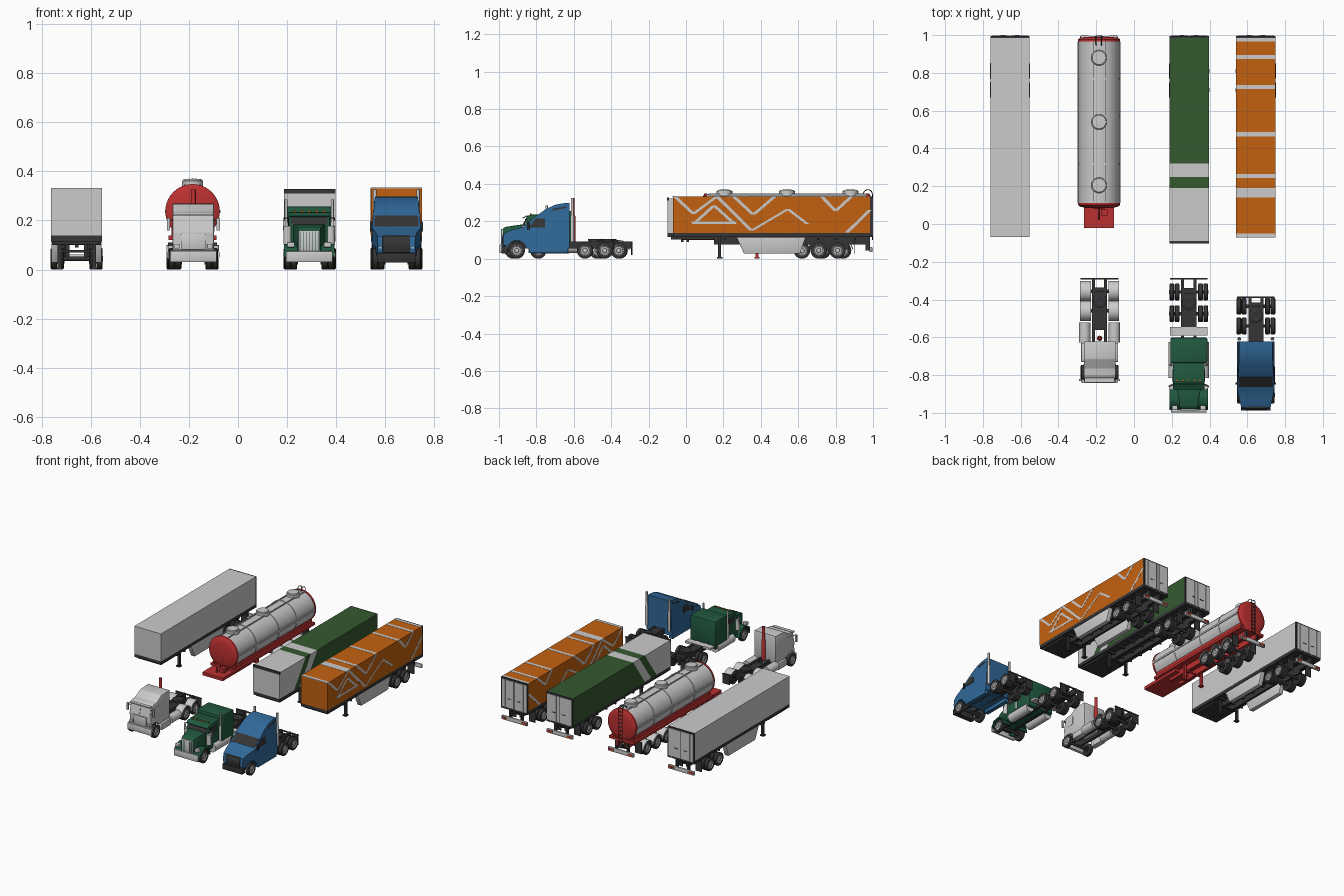
import bpy, bmesh
from math import sin, cos, pi, radians

if "Cube" in bpy.data.objects:
    bpy.data.objects.remove(bpy.data.objects["Cube"])

def mat(name, r, g, b):
    m = bpy.data.materials.new(name)
    m.diffuse_color = (r, g, b, 1)
    m.use_nodes = True
    m.node_tree.nodes["Principled BSDF"].inputs["Base Color"].default_value = m.diffuse_color
    return m

DARK = mat("dark", .035, .035, .037)
ORANGE = mat("orange", .55, .12, .005)
LEAF = mat("leaf_green", .035, .10, .03)
GREEN = mat("truck_green", .015, .10, .05)
BLUE = mat("blue", .03, .14, .32)
RED = mat("red", .5, .03, .03)

def finish(name, bm, m=None, smooth=True):
    bmesh.ops.remove_doubles(bm, verts=bm.verts, dist=1e-5)
    bmesh.ops.recalc_face_normals(bm, faces=bm.faces)
    me = bpy.data.meshes.new(name)
    bm.to_mesh(me)
    bm.free()
    if smooth:
        me.polygons.foreach_set("use_smooth", [True] * len(me.polygons))
        me.set_sharp_from_angle(angle=radians(35))
    if m:
        me.materials.append(m)
    o = bpy.data.objects.new(name, me)
    bpy.context.collection.objects.link(o)

def prism(name, pts, x0, x1, m=None, bev=0, width=None, cx=0):
    """(y, z) profile extruded along x; width(y, z) gives a tapered half width."""
    bm = bmesh.new()
    sides = [[bm.verts.new(((cx + s * width(y, z)) if width else x, y, z)) for y, z in pts]
             for s, x in ((-1, x0), (1, x1))]
    bm.faces.new(sides[0])
    bm.faces.new(sides[1])
    n = len(pts)
    for i in range(n):
        j = (i + 1) % n
        bm.faces.new((sides[0][i], sides[0][j], sides[1][j], sides[1][i]))
    if bev:
        bmesh.ops.recalc_face_normals(bm, faces=bm.faces)
        bmesh.ops.bevel(bm, geom=bm.edges[:], offset=bev, segments=2, profile=.5, affect='EDGES')
    finish(name, bm, m)

def box(name, x, y, z, m=None, bev=0):
    prism(name, [(y[0], z[0]), (y[1], z[0]), (y[1], z[1]), (y[0], z[1])], x[0], x[1], m, bev)

def pair(name, cx, x, y, z, m=None, bev=0):
    for s, side in ((-1, "left"), (1, "right")):
        box(name + "_" + side, sorted((cx + s * x[0], cx + s * x[1])), y, z, m, bev)

def lathe(name, pts, c, axis, m=None, segs=24):
    """(offset, radius) profile turned around an axis through c."""
    bm = bmesh.new()
    put = {'X': lambda a, u, v: (c[0] + a, c[1] + u, c[2] + v),
           'Y': lambda a, u, v: (c[0] + u, c[1] + a, c[2] + v),
           'Z': lambda a, u, v: (c[0] + u, c[1] + v, c[2] + a)}[axis]
    vs = [bm.verts.new(put(a, r, 0)) for a, r in pts]
    es = [bm.edges.new(e) for e in zip(vs, vs[1:])]
    bmesh.ops.spin(bm, geom=vs + es, cent=c, axis=[float(axis == k) for k in 'XYZ'],
                   angle=2 * pi, steps=segs)
    finish(name, bm, m)

def cyl(name, c, r, d, axis, m=None, segs=20):
    lathe(name, [(-d / 2, 0), (-d / 2, r), (d / 2, r), (d / 2, 0)], c, axis, m, segs)

def tube(name, pts, r, m=None):
    cu = bpy.data.curves.new(name, 'CURVE')
    cu.dimensions, cu.bevel_depth, cu.bevel_resolution = '3D', r, 2
    sp = cu.splines.new('POLY')
    sp.points.add(len(pts) - 1)
    for p, q in zip(sp.points, pts):
        p.co = (*q, 1)
    if m:
        cu.materials.append(m)
    bpy.context.collection.objects.link(bpy.data.objects.new(name, cu))

def arc(cy, cz, r, a0, a1, n=10):
    return [(cy + r * cos(radians(a0 + (a1 - a0) * i / n)), cz + r * sin(radians(a0 + (a1 - a0) * i / n)))
            for i in range(n + 1)]

def fenders(name, cx, y, z, r, x, m=None, t=.006, a=(5, 175)):
    for s in (-1, 1):
        prism(name, arc(y, z, r, *a) + arc(y, z, r - t, a[1], a[0]), cx + s * x[0], cx + s * x[1], m)

def axle(name, cx, y, r=.044, w=.026, dual=True, half=.103):
    cyl(name + "_axle", (cx, y, r), .009, half * 1.7, 'X', DARK, 12)
    for s in (-1, 1):
        for k in range(2 if dual else 1):
            c = (cx + s * (half - w / 2 - k * (w + .002)), y, r)
            lathe(name + "_tyre", [(s * w * a, r * b) for a, b in ((-.5, .5), (-.5, .88), (-.36, 1), (.36, 1), (.5, .88),
                                   (.5, .64), (.3, .6), (.25, 0))], c, 'X', DARK)
            if k == 0:
                lathe(name + "_rim", [(s * w * a, r * b) for a, b in ((.2, .64), (.45, .64), (.45, .56), (.3, .5),
                                      (.33, .3), (.52, .24), (.52, 0))], c, 'X')

def landing_gear(p, cx, y, m=DARK):
    pair(p + "_landing_leg", cx, (.062, .078), (y - .008, y + .008), (.006, .115), m)
    pair(p + "_landing_foot", cx, (.056, .084), (y - .014, y + .014), (0, .008), m)
    box(p + "_landing_brace", (cx - .07, cx + .07), (y - .004, y + .004), (.07, .08), m)

def rear_bumper(p, cx):
    box(p + "_rear_bumper", (cx - .1, cx + .1), (.982, .996), (.035, .062), None, .002)
    pair(p + "_bumper_bracket", cx, (.04, .05), (.96, .985), (.045, .115), DARK)
    pair(p + "_mudflap", cx, (.05, .1), (.9, .904), (.025, .11), DARK)
    pair(p + "_tail_lamp", cx, (.07, .095), (.994, .998), (.043, .056), RED)
    pair(p + "_indicator", cx, (.055, .068), (.994, .998), (.043, .056), ORANGE)

# ---- box trailers ----
def box_trailer(p, cx, y0, top, m=None, skirts=True, panels=None):
    hw = .104
    for i, (prof, pm) in enumerate(panels or [([(y0, .138), (.985, .138), (.985, top), (y0, top)], m)]):
        prism(f"{p}_body_{i}", prof, cx - hw, cx + hw, pm)
    box(p + "_floor", (cx - hw, cx + hw), (y0 + .002, .985), (.115, .139), DARK)
    box(p + "_coupler_plate", (cx - .09, cx + .09), (y0 + .02, .15), (.102, .116), DARK)
    cyl(p + "_kingpin", (cx, y0 + .08, .097), .007, .014, 'Z', DARK)
    pair(p + "_chassis_rail", cx, (.03, .045), (.15, .98), (.075, .116), DARK)
    for i in range(8):
        box(p + "_crossmember", (cx - .1, cx + .1), (.2 + i * .1, .21 + i * .1), (.1, .116), DARK)
    # rear doors
    box(p + "_door_frame", (cx - hw, cx + hw), (.984, .994), (.115, top), DARK)
    pair(p + "_door", cx, (.003, .096), (.99, .998), (.13, top - .01))
    for x in (.025, .07):
        pair(p + "_lock_rod", cx, (x - .002, x + .002), (.996, 1.0), (.122, top - .012))
    pair(p + "_door_handle", cx, (.02, .05), (.996, 1.0), (.19, .195), DARK)
    landing_gear(p, cx, .18)
    if skirts:
        for s in (-1, 1):
            prism(p + "_side_skirt", [(.27, .115), (.64, .115), (.61, .028), (.31, .028)],
                  cx + s * .072, cx + s * .102, None, .002)
    for i, y in enumerate((.71, .81)):
        axle(f"{p}_axle_{i}", cx, y, half=.106)
    pair(p + "_suspension", cx, (.03, .045), (.66, .87), (.05, .08), DARK)
    rear_bumper(p, cx)

box_trailer("grey_trailer", -.657, -.07, .333)
box_trailer("orange_trailer", .645, -.07, .333, ORANGE)
def slant(a, b, k0=.13, k1=.13):
    return [(a - k0, .138), (b - k1, .138), (b, .323), (a, .323)]
box_trailer("green_trailer", .292, -.10, .323, skirts=False, panels=[
    (slant(-.1, .19, 0), None), (slant(.19, .25), LEAF), (slant(.25, .32), None), (slant(.32, .985, .13, 0), LEAF)])
box("green_trailer_front_rim", (.187, .397), (-.102, -.09), (.31, .327), DARK)

# zigzag stripes on the orange trailer: sides and roof
zigzags = [[(-.06, .333), (.04, .24), (.165, .333)], [(.04, .185), (.15, .285), (.26, .185), (.04, .185)],
           [(.165, .333), (.35, .15)], [(.255, .333), (.36, .235), (.475, .333)], [(.35, .15), (.545, .265), (.65, .185)],
           [(.725, .333), (.80, .255), (.885, .333)], [(.86, .14), (.983, .26)]]
for line in zigzags:
    for (ya, za), (yb, zb) in zip(line, line[1:]):
        w = .011 if za != zb else 0
        prof = [(ya - w, za), (ya + w, za), (yb + w, zb), (yb - w, zb)] if w else \
               [(ya, za), (yb, za), (yb - .015, za + .014), (ya + .015, za + .014)]
        prism("zigzag_stripe", prof, .5402, .7498)
for y, w in ((-.06, .011), (.165, .026), (.255, .011), (.475, .011), (.725, .011), (.885, .011), (.976, .009)):
    box("roof_stripe", (.541, .749), (y - w, y + w), (.33, .334))

# ---- tank trailer ----
T, TZ, R = -.185, .237, .108
lathe("tank_shell", [(.1, 0), (.1, R), (.975, R), (.975, 0)], (T, 0, TZ), 'Y', None, 40)
lathe("tank_front_cap", [(.082, 0), (.085, .07), (.092, .1), (.1, .111), (.112, .111), (.112, .1)], (T, 0, TZ), 'Y', RED, 40)
lathe("tank_rear_cap", [(.965, .1), (.965, .111), (.978, .111), (.986, .1), (.99, .07), (.992, 0)], (T, 0, TZ), 'Y', RED, 40)
for y in (.317, .57, .767):
    lathe("tank_band", [(-.005, R), (-.005, R + .003), (.005, R + .003), (.005, R)], (T, y, TZ), 'Y', None, 40)
for y in (.205, .54, .88):
    lathe("tank_hatch", [(-.03, .043), (.016, .043), (.018, .038), (.023, .036), (.025, 0)], (T, y, .345), 'Z', None, 28)
pair("tank_walkway_rail", T, (.028, .033), (.12, .965), (.335, .348))
pair("tank_side_rail", T, (.103, .113), (.11, .965), (TZ - .006, TZ + .006))
box("tank_deck", (T - .098, T + .098), (.1, .985), (.12, .138), RED)
pair("tank_cradle", T, (.06, .085), (.11, .97), (.135, .17), RED)
box("tank_coupler_deck", (T - .08, T + .08), (-.02, .3), (.1, .122), RED)
pair("tank_chassis_rail", T, (.03, .048), (.2, .98), (.08, .122), RED)
box("tank_valve_box", (T + .01, T + .045), (.045, .08), (.12, .15), RED)
tube("tank_valve_pipe", [(T, .03, .12), (T, .03, .16), (T, .09, .18)], .006, RED)
landing_gear("tank", T, .38, RED)
for y in (.62, .73, .84):
    axle("tank_axle", T, y, half=.106)
    fenders("tank_fender", T, y, .046, .054, (.05, .107))
rear_bumper("tank", T)
for x in (-.2, -.172):
    tube("ladder_rail", [(x, .996, .1), (x, .996, .34)] + [(x, p, q) for p, q in arc(.972, .345, .024, 0, 180)], .0025, DARK)
for i in range(9):
    box("ladder_rung", (-.2, -.172), (.994, .998), (.115 + i * .027, .119 + i * .027), DARK)

# ---- tractors ----
def tractor(p, cx, front, rears, y0, y1):
    pair(p + "_frame_rail", cx, (.024, .04), (y0, y1), (.055, .092), DARK)
    box(p + "_frame_deck", (cx - .04, cx + .04), (rears[0] - .1, rears[-1] + .02), (.06, .088), DARK)
    axle(p + "_front", cx, front, dual=False, half=.1)
    for y in rears:
        axle(p + "_rear", cx, y)
    ym = sum(rears) / 2
    lathe(p + "_fifth_wheel", [(-.012, 0), (-.012, .034), (.006, .036), (.008, .033), (.008, .012), (.0, 0)], (cx, ym, .098), 'Z', DARK)
    box(p + "_fifth_wheel_ramp", (cx - .026, cx + .026), (ym, ym + .05), (.088, .099), DARK)
    pair(p + "_mudflap", cx, (.045, .1), (y1 - .006, y1 - .002), (.02, .085), DARK)
    box(p + "_flap_bar", (cx - .1, cx + .1), (y1 - .008, y1), (.083, .09), DARK)

def stack(p, x, y, z0, z1, r, m=None):
    lathe(p + "_exhaust_stack", [(z0, 0), (z0, r * 1.4), (z1 - .1, r * 1.4), (z1 - .09, r), (z1, r), (z1, r * .8),
                                 (z1 - .02, 0)], (x, y, 0), 'Z', m, 16)

# blue streamlined tractor
B = .645
def blue_w(y, z):
    return (.1 if y > -.87 else .1 - .22 * (-.87 - y)) - .09 * max(0, z - .16)
tractor("blue", B, -.905, (-.54, -.435), -.93, -.385)
prism("blue_cab", [(-.975, .07), (-.98, .105), (-.972, .135), (-.94, .152), (-.868, .17), (-.805, .225), (-.75, .265),
      (-.70, .288), (-.66, .296), (-.622, .298), (-.622, .055), (-.85, .055)] + arc(-.905, .045, .053, 10, 170, 10) + [(-.962, .07)],
      0, 0, BLUE, 0, blue_w, B)
prism("blue_windscreen", [(-.864, .176), (-.812, .221), (-.808, .218), (-.86, .17)], 0, 0, DARK, 0,
      lambda y, z: blue_w(y, z) * .92, B)
prism("blue_side_windows", [(-.84, .168), (-.755, .168), (-.755, .215), (-.803, .215)], 0, 0, DARK, 0,
      lambda y, z: blue_w(y, z) + .001, B)
prism("blue_fairing_trim", [(-.72, .255), (-.64, .272), (-.64, .28), (-.71, .268)], 0, 0, DARK, 0,
      lambda y, z: blue_w(y, z) + .001, B)
prism("blue_grille", [(-.981, .068), (-.985, .105), (-.977, .138), (-.96, .138), (-.96, .068)], B - .056, B + .056, DARK, .002)
prism("blue_bumper", [(-.985, .028), (-.988, .068), (-.95, .068), (-.95, .028)], B - .078, B + .078, DARK, .003)
pair("blue_headlight", B, (.058, .074), (-.978, -.95), (.085, .115), None, .003)
pair("blue_mirror", B, (.098, .108), (-.85, -.838), (.155, .195), DARK, .002)
pair("blue_step", B, (.07, .1), (-.84, -.63), (.03, .058), BLUE, .003)
for s in (-1, 1):
    stack("blue", B + s * .088, -.608, .09, .325, .007)

# green long nosed tractor
G = .29
tractor("green", G, -.925, (-.475, -.36), -.97, -.285)
prism("green_hood", [(-.98, .06), (-.98, .16), (-.965, .17), (-.865, .185), (-.865, .06)], 0, 0, GREEN, .004,
      lambda y, z: .046 + .16 * (y + .98), G)
prism("green_cab", [(-.87, .06), (-.87, .18), (-.848, .228), (-.83, .235), (-.73, .235), (-.73, .06)], G - .084, G + .084, GREEN, .004)
prism("green_windscreen", [(-.872, .184), (-.852, .222), (-.84, .222), (-.86, .184)], G - .074, G + .074, DARK)
prism("green_visor", [(-.875, .218), (-.85, .232), (-.845, .228), (-.873, .214)], G - .084, G + .084, GREEN)
box("green_side_windows", (G - .0855, G + .0855), (-.835, -.77), (.165, .21), DARK)
box("green_sleeper", (G - .098, G + .098), (-.735, -.602), (.06, .256), GREEN, .006)
box("green_grille", (G - .043, G + .043), (-.988, -.975), (.07, .16), None, .003)
for i in range(7):
    box("green_grille_bar", (G - .037 + i * .012, G - .035 + i * .012), (-.99, -.985), (.078, .154), GREEN)
box("green_bumper", (G - .095, G + .095), (-.997, -.983), (.03, .075), None, .003)
fenders("green_fender", G, -.925, .045, .06, (.045, .102), GREEN, .01, (-5, 175))
pair("green_headlight", G, (.06, .09), (-.985, -.96), (.09, .112), None, .003)
for i in range(5):
    box("green_roof_lamp", (G - .065 + i * .03, G - .055 + i * .03), (-.835, -.825), (.233, .242), ORANGE)
for s in (-1, 1):
    cyl("green_fuel_tank", (G + s * .075, -.72, .06), .032, .19, 'Y')
    cyl("green_air_cleaner", (G + s * .088, -.862, .14), .016, .075, 'Z')
    stack("green", G + s * .094, -.745, .09, .285, .006)
    tube("green_mirror_arm", [(G + s * .08, -.85, .21), (G + s * .103, -.86, .21), (G + s * .103, -.86, .15)], .002, DARK)
pair("green_mirror", G, (.097, .107), (-.862, -.854), (.16, .2), None)
box("green_catwalk", (G - .1, G + .1), (-.59, -.545), (.078, .093))

# grey cab-over tractor
C = -.182
tractor("grey", C, -.79, (-.46, -.355), -.82, -.287)
prism("grey_cab", [(-.828, .075), (-.832, .15), (-.815, .225), (-.80, .233), (-.765, .235), (-.715, .266), (-.622, .27),
      (-.622, .075), (-.73, .075)] + arc(-.79, .045, .054, 35, 145, 8), C - .084, C + .084, None, .004)
for s in (-1, 1):
    prism("grey_windscreen", [(-.834, .155), (-.82, .215), (-.815, .215), (-.829, .155)], C + s * .004, C + s * .076)
    stack_x = C + s * .078
    cyl("grey_fuel_tank", (stack_x, -.575, .06), .03, .105, 'Y')
    for y in (-.46, -.355):
        axle_x = sorted((C + s * .046, C + s * .103))
        prism("grey_rear_fender", arc(y, .046, .054, 0, 180) + arc(y, .046, .048, 180, 0), *axle_x)
box("grey_side_windows", (C - .0855, C + .0855), (-.805, -.74), (.155, .21))
box("grey_grille", (C - .05, C + .05), (-.838, -.825), (.08, .145), None, .003)
box("grey_bumper", (C - .095, C + .095), (-.843, -.82), (.03, .076), None, .004)
pair("grey_headlight", C, (.056, .08), (-.839, -.82), (.085, .105), None, .003)
pair("grey_mirror", C, (.095, .108), (-.83, -.82), (.16, .21))
pair("grey_mirror_arm", C, (.08, .1), (-.826, -.822), (.2, .204), DARK)
box("grey_sun_visor", (C - .08, C + .08), (-.838, -.815), (.218, .226))
pair("grey_step", C, (.06, .098), (-.73, -.63), (.03, .075), None, .003)
stack("grey", C, -.605, .09, .325, .01, RED)
